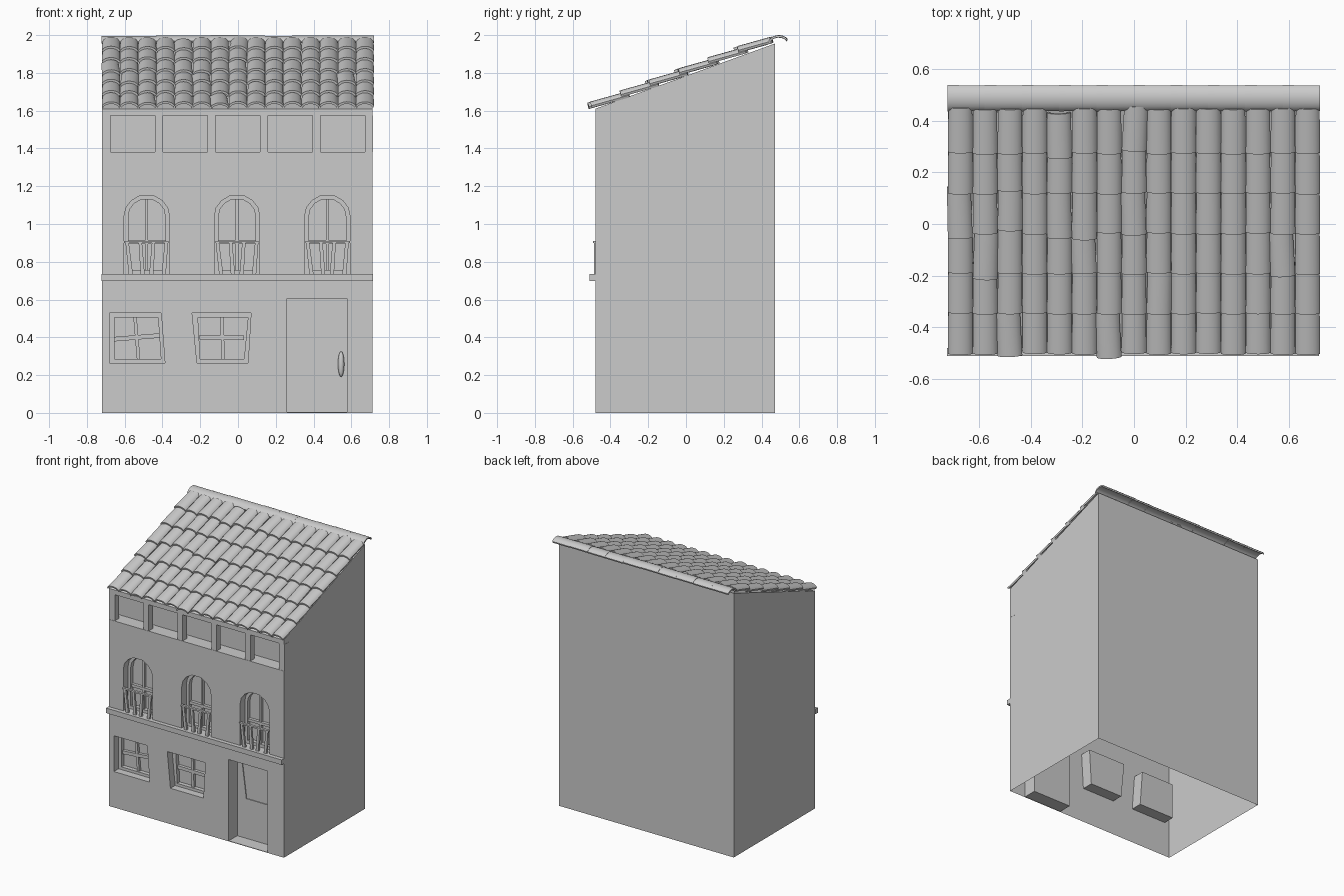
import bpy, bmesh, math, random
from mathutils import Matrix, Vector

if "Cube" in bpy.data.objects:
    bpy.data.objects.remove(bpy.data.objects["Cube"])

random.seed(4)
F, BACK = -0.48, 0.47      # front and back wall planes
L, R = -0.72, 0.712        # left and right wall planes
DEEP = -0.395              # back plane of window recesses


def finish(name, bm, smooth=False):
    bmesh.ops.recalc_face_normals(bm, faces=bm.faces)
    me = bpy.data.meshes.new(name)
    bm.to_mesh(me)
    bm.free()
    ob = bpy.data.objects.new(name, me)
    bpy.context.collection.objects.link(ob)
    if smooth:
        bpy.ops.object.select_all(action='DESELECT')
        bpy.context.view_layer.objects.active = ob
        ob.select_set(True)
        bpy.ops.object.shade_smooth_by_angle(angle=math.radians(40))
    return ob


def add_prism(bm, pts, y0, y1):
    """Extrude an x-z outline from y0 to y1."""
    a = [bm.verts.new((x, y0, z)) for x, z in pts]
    b = [bm.verts.new((x, y1, z)) for x, z in pts]
    bm.faces.new(a)
    bm.faces.new(b)
    for i in range(len(a)):
        j = (i + 1) % len(a)
        bm.faces.new((a[i], a[j], b[j], b[i]))


def add_box(bm, x0, x1, y0, y1, z0, z1):
    add_prism(bm, [(x0, z0), (x1, z0), (x1, z1), (x0, z1)], y0, y1)


def add_frame(bm, outer, inner, y0, y1):
    """Ring between two matching outlines."""
    r = [[bm.verts.new((x, y, z)) for x, z in p]
         for p, y in ((outer, y0), (inner, y0), (inner, y1), (outer, y1))]
    for i in range(len(outer)):
        j = (i + 1) % len(outer)
        for k in range(4):
            m = (k + 1) % 4
            bm.faces.new((r[k][i], r[k][j], r[m][j], r[m][i]))


def add_barrel(bm, mat, w0, w1, length, rise, thick, n=8):
    """Curved tile: arc across local x, running along local y, crest at z = 0."""
    rows = []
    for y, w in ((0, w0), (length, w1)):
        for t in (0, thick):
            row = []
            for i in range(n + 1):
                s = -1 + 2 * i / n
                x = math.sin(s * math.pi / 2 * 0.8) / math.sin(math.pi / 2 * 0.8)
                z = -rise * (1 - math.cos(s * math.pi / 2 * 0.8)) / (1 - math.cos(math.pi / 2 * 0.8))
                row.append(bm.verts.new(mat @ Vector((x * (w / 2 - t * 0.4), y, z - t))))
            rows.append(row)
    o0, i0, o1, i1 = rows
    for p, q in ((o0, o1), (i0, i1), (o0, i0), (o1, i1)):
        for i in range(n):
            bm.faces.new((p[i], p[i + 1], q[i + 1], q[i]))
    for k in (0, n):
        bm.faces.new((o0[k], o1[k], i1[k], i0[k]))


def arch(cx, half, z0, spring, top):
    h = top - spring
    right = [(half, z0), (half, spring), (half * 0.92, spring + h * 0.42),
             (half * 0.68, spring + h * 0.76), (half * 0.3, top)]
    return [(cx + x, z) for x, z in right] + [(cx - x, z) for x, z in reversed(right)]


low_windows = [
    ([(-.68, .265), (-.387, .265), (-.407, .53), (-.68, .53)],
     [(-.655, .285), (-.408, .285), (-.423, .505), (-.655, .505)], .02),
    ([(-.217, .265), (.053, .265), (.069, .53), (-.243, .53)],
     [(-.2, .285), (.032, .285), (.053, .505), (-.212, .505)], -.003)]
arch_centres = (-.483, -.005, .473)
door = (.26, .578)

# House walls: sloped-top block with recesses cut in, open underneath
bm = bmesh.new()
prof = [(F, 0), (F, 1.61), (BACK, 1.955), (BACK, 0)]
sides = [[bm.verts.new((x, y, z)) for y, z in prof] for x in (L, R)]
for s in sides:
    bm.faces.new(s)
for i in range(4):
    j = (i + 1) % 4
    bm.faces.new((sides[0][i], sides[0][j], sides[1][j], sides[1][i]))
walls = finish("house_walls", bm)

bm = bmesh.new()
for outer, inner, tilt in low_windows:
    add_prism(bm, outer, -.6, DEEP)
for c in arch_centres:
    add_prism(bm, arch(c, .12, .735, 1.04, 1.15), -.6, DEEP)
add_box(bm, *door, -.6, -.38, .004, .605)
add_box(bm, L + .005, R - .005, -.6, -.38, 1.38, 1.575)
cutter = finish("recess_cutter", bm)
mod = walls.modifiers.new("recesses", 'BOOLEAN')
mod.operation, mod.solver, mod.object = 'DIFFERENCE', 'EXACT', cutter
bpy.context.view_layer.objects.active = walls
walls.select_set(True)
bpy.ops.object.modifier_apply(modifier=mod.name)
bpy.data.objects.remove(cutter)
bm = bmesh.new()
bm.from_mesh(walls.data)
under = [f for f in bm.faces if all(v.co.z < .001 for v in f.verts)]
bmesh.ops.delete(bm, geom=under, context='FACES')
bm.to_mesh(walls.data)
bm.free()

# Top-floor gallery posts
bm = bmesh.new()
for i in range(6):
    x = -.695 + .2775 * i
    add_box(bm, x - .021, x + .021, F + .002, F + .052, 1.38, 1.575)
finish("gallery_posts", bm)

# Ledge between floors
bm = bmesh.new()
add_box(bm, L - .003, R + .003, -.51, F, .698, .735)
finish("ledge", bm)

# Crooked ground-floor windows
bm = bmesh.new()
for outer, inner, tilt in low_windows:
    add_frame(bm, outer, inner, DEEP - .03, DEEP)
    (x0, z0), (x1, _), (x2, z1), (x3, _) = inner
    b, t = (x0 + x1) / 2 + .005, (x2 + x3) / 2 - .006
    add_prism(bm, [(b - .009, z0), (b + .009, z0), (t + .009, z1), (t - .009, z1)], DEEP - .02, DEEP)
    m = .4
    add_prism(bm, [(x0 - .005, m - tilt / 2 - .012), (x1, m + tilt / 2 - .012),
                   (x1, m + tilt / 2 + .012), (x0 - .005, m - tilt / 2 + .012)], DEEP - .022, DEEP)
finish("lower_window_frames", bm)

# Arched windows and their little balconies
bm, rail = bmesh.new(), bmesh.new()
for c in arch_centres:
    add_frame(bm, arch(c, .12, .735, 1.04, 1.15), arch(c, .098, .757, 1.04, 1.13), DEEP - .03, DEEP)
    add_box(bm, c - .007, c + .007, DEEP - .02, DEEP, .75, 1.135)
    add_box(bm, c - .1, c + .1, DEEP - .022, DEEP, .895, .915)
    add_box(rail, c - .12, c + .12, -.492, -.474, .9, .911)
    for top, bot in ((-.104, -.084), (-.034, -.022), (.036, .024), (.104, .09)):
        add_prism(rail, [(c + bot - .011, .733), (c + bot + .011, .733),
                         (c + top + .009, .902), (c + top - .009, .902)], -.488, -.472)
finish("arched_window_frames", bm)
finish("balcony_railings", rail)

# Door panel with a raised tapered light, and long oval handle
bm = bmesh.new()
add_frame(bm, [(.29, .59), (.55, .59), (.517, .29), (.328, .29)],
          [(.302, .58), (.538, .58), (.507, .301), (.338, .301)], -.386, -.38)
finish("door_panel_trim", bm)
bm = bmesh.new()
bmesh.ops.create_uvsphere(bm, u_segments=12, v_segments=8, radius=1,
                          matrix=Matrix.Translation((.546, -.39, .258)) @ Matrix.Diagonal((.017, .02, .068, 1)))
finish("door_handle", bm, True)

# Barrel roof tiles, slightly uneven
bm = bmesh.new()
cols, rows, w = 15, 6, .096
for r in range(rows):
    for c in range(cols):
        x = -.72 + w * (c + .5)
        odd = random.random() < .15
        slip = random.uniform(-.025, .012) if odd else random.uniform(-.003, .003)
        turn = random.uniform(-.05, .05) if odd else 0
        length = .205 if r < rows - 1 else .18
        mat = (Matrix.Translation((x, -.505 + .155 * r + slip, 1.648 + .0585 * r + slip * .36))
               @ Matrix.Rotation(math.atan(.28), 4, 'X') @ Matrix.Rotation(turn, 4, 'Z'))
        add_barrel(bm, mat, w, w - .004, length, .022, .012)
finish("roof_tiles", bm, True)

# Ridge tiles along the back edge
bm = bmesh.new()
for i in range(10):
    mat = (Matrix.Translation((-.722 + .144 * i, .484, 1.999 + random.uniform(-.003, .001)))
           @ Matrix.Rotation(-math.pi / 2, 4, 'Z') @ Matrix.Rotation(math.radians(-6), 4, 'Y').inverted())
    add_barrel(bm, mat, .102, .098, .146, .025, .01)
finish("ridge_tiles", bm, True)
